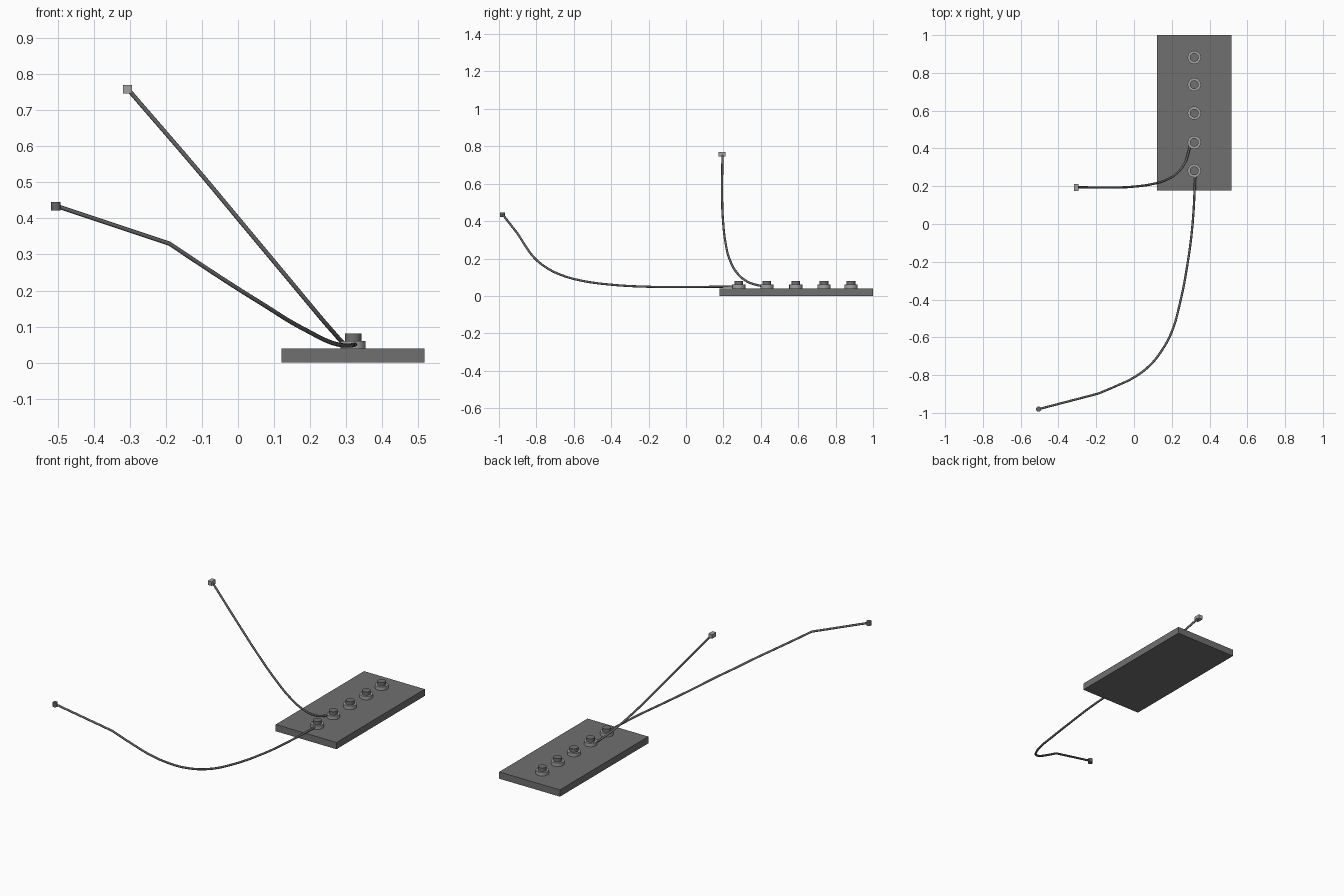
import bpy

cube = bpy.data.objects.get("Cube")
if cube:
    bpy.data.objects.remove(cube, do_unlink=True)


def material(name, value):
    m = bpy.data.materials.new(name)
    m.use_nodes = True
    color = (value, value, value, 1)
    m.diffuse_color = color
    m.node_tree.nodes["Principled BSDF"].inputs["Base Color"].default_value = color
    return m


dark_grey = material("dark grey", 0.16)
light_grey = material("light grey", 0.36)
charcoal = material("charcoal", 0.13)


def finish(name, mat):
    ob = bpy.context.object
    ob.name = name
    ob.data.materials.append(mat)


def box(name, mat, center, size):
    bpy.ops.mesh.primitive_cube_add(size=1, location=center)
    bpy.context.object.scale = size
    bpy.ops.object.transform_apply(location=False, rotation=False)
    finish(name, mat)


def disc(name, mat, center, radius, height):
    bpy.ops.mesh.primitive_cylinder_add(vertices=32, radius=radius, depth=height, location=center)
    bpy.ops.object.shade_smooth_by_angle()
    finish(name, mat)


def cable(name, points, tail=None):
    # Smooth run, followed by an optional straight tail
    curve = bpy.data.curves.new(name, "CURVE")
    curve.dimensions = "3D"
    curve.bevel_depth = 0.006
    curve.bevel_resolution = 3
    curve.resolution_u = 6
    curve.use_fill_caps = True
    spline = curve.splines.new("BEZIER")
    run = points + ([tail] if tail else [])
    spline.bezier_points.add(len(run) - 1)
    for bp, co in zip(spline.bezier_points, run):
        bp.co = co
        bp.handle_left_type = bp.handle_right_type = "AUTO"
    if tail:
        bend, end = spline.bezier_points[-2:]
        bend.handle_left_type = bend.handle_right_type = "VECTOR"
        end.handle_left_type = "VECTOR"
    curve.materials.append(charcoal)
    bpy.context.collection.objects.link(bpy.data.objects.new(name, curve))


# Base plate
box("base_plate", dark_grey, (0.319, 0.589, 0.02), (0.396, 0.822, 0.04))

# Row of stepped knobs: light collar, dark cap
for i, y in enumerate((0.282, 0.432, 0.587, 0.738, 0.882), 1):
    disc(f"knob_collar_{i}", light_grey, (0.319, y, 0.05), 0.035, 0.021)
    disc(f"knob_cap_{i}", dark_grey, (0.319, y, 0.07), 0.023, 0.022)

# Long cable with a straight end section
cable("long_cable", [
    (0.325, 0.27, 0.05), (0.31, 0, 0.048), (0.285, -0.2, 0.049),
    (0.243, -0.42, 0.062), (0.2, -0.57, 0.084), (0.14, -0.68, 0.117),
    (0.08, -0.752, 0.155), (0, -0.812, 0.205), (-0.1, -0.86, 0.27),
    (-0.19, -0.898, 0.33)], tail=(-0.505, -0.98, 0.435))
disc("long_cable_tip", charcoal, (-0.505, -0.98, 0.434), 0.0135, 0.024)

# Short rising cable
cable("short_cable", [
    (0.3, 0.43, 0.05), (0.288, 0.38, 0.058), (0.27, 0.325, 0.078),
    (0.23, 0.272, 0.124), (0.17, 0.233, 0.196), (0.1, 0.212, 0.28),
    (0, 0.198, 0.4), (-0.1, 0.193, 0.52), (-0.305, 0.195, 0.758)])
box("short_cable_tip", light_grey, (-0.306, 0.193, 0.758), (0.025, 0.038, 0.024))
